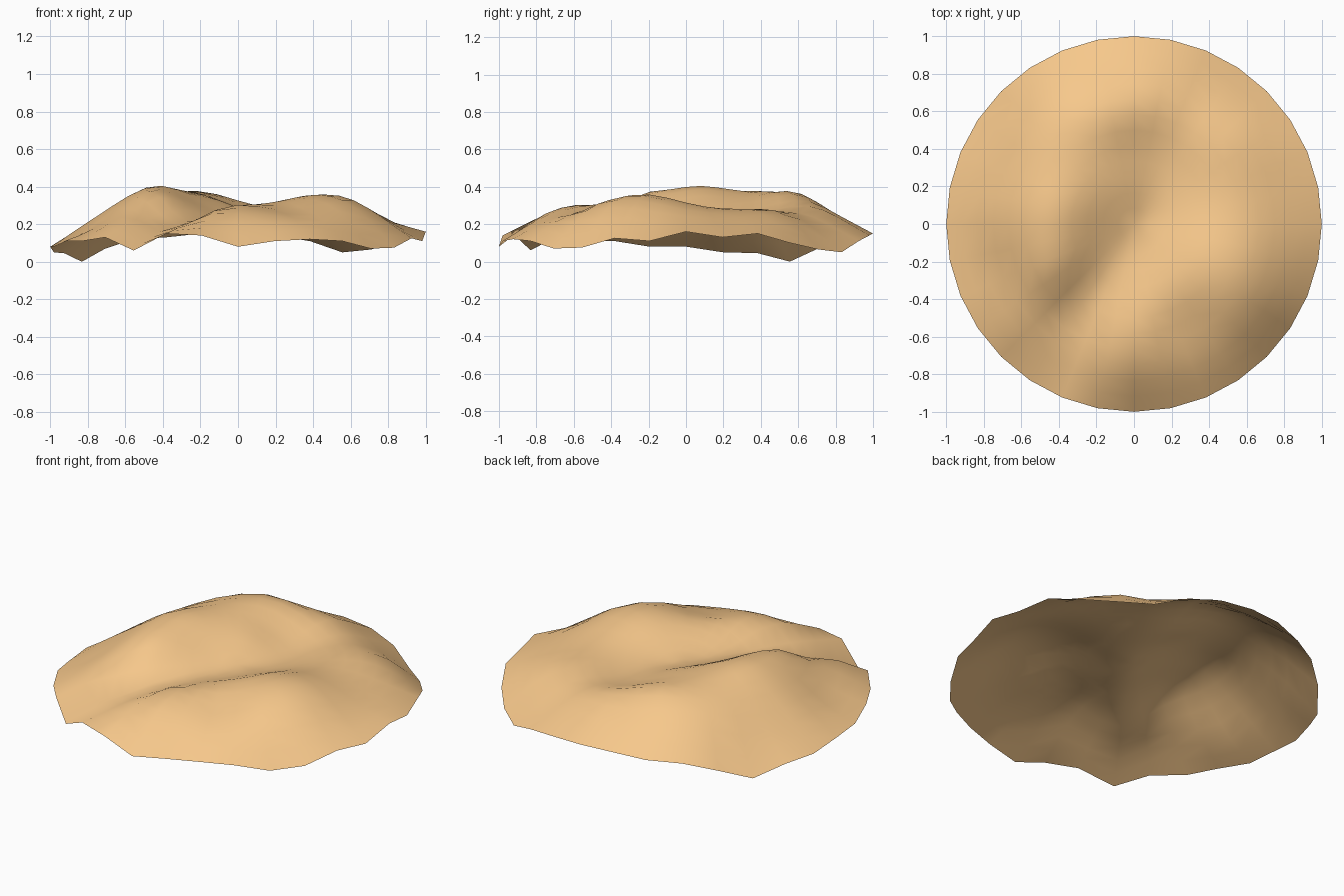
import bpy, bmesh, math

if "Cube" in bpy.data.objects:
    bpy.data.objects.remove(bpy.data.objects["Cube"])

SIDES, RINGS = 32, 12

# rim heights, counter-clockwise from +x
RIM = [.16, .13, .15, .10, .065, .05, .11, .14, .15, .15, .13, .12, .07, .0, .045, .05,
       .08, .08, .11, .11, .13, .06, .15, .14, .08, .11, .12, .11, .07, .075, .125, .11]

# plateau and its slopes: x, y, height
PLATEAU = [
    (-.45, .08, .405), (-.3, .47, .375), (-.17, .6, .37), (-.42, .3, .375), (-.43, -.25, .36),
    (-.57, -.6, .20), (-.6, .5, .26), (-.65, .2, .29), (-.82, .02, .20), (-.8, .35, .14),
    (-.72, -.35, .20), (-.8, -.18, .165), (-.4, .75, .26), (-.1, .8, .25), (.1, .7, .30),
    (-.2, .2, .355), (-.22, -.02, .32), (-.06, .2, .31), (-.32, -.25, .31), (-.57, -.1, .345),
]
# ridge on the front right
RIDGE = [
    (.43, .48, .275), (.38, .3, .275), (.55, .25, .275), (.35, -.13, .34), (.6, -.2, .335),
    (.5, 0, .315), (.17, -.3, .315), (.08, -.42, .305), (-.06, -.53, .295), (-.18, -.72, .25),
    (.12, -.77, .24), (.27, -.55, .265), (.52, -.48, .30), (.5, -.7, .20), (.75, -.45, .20),
    (.82, -.1, .21), (.75, .2, .22), (.62, .58, .20),
]
# valley running between them
VALLEY = [
    (-.47, -.7, .125), (-.33, -.53, .18), (-.19, -.36, .22), (-.02, -.16, .235),
    (.12, .03, .24), (.18, .24, .24), (.15, .42, .255), (.3, .6, .25), (.4, .74, .17),
    (-.04, .42, .31),
]


def spot(i, r=1.0):
    a = 2 * math.pi * i / SIDES
    return r * math.cos(a), r * math.sin(a)


def kernel(ax, ay, bx, by):
    d = math.hypot(ax - bx, ay - by)
    return d * d * math.log(d) if d > 1e-9 else 0.0


def solve(m):
    """Gauss-Jordan elimination of an augmented matrix."""
    n = len(m)
    for c in range(n):
        p = max(range(c, n), key=lambda r: abs(m[r][c]))
        m[c], m[p] = m[p], m[c]
        m[c] = [v / m[c][c] for v in m[c]]
        for r in range(n):
            f = m[r][c]
            if r != c and f:
                m[r] = [v - f * w for v, w in zip(m[r], m[c])]
    return [row[-1] for row in m]


# thin-plate surface through all control heights
pts = PLATEAU + RIDGE + VALLEY + [(*spot(i), z) for i, z in enumerate(RIM)]
rows = [[kernel(x, y, u, v) for u, v, _ in pts] + [1, x, y, z] for x, y, z in pts]
for k in range(3):
    rows.append([(1, p[0], p[1])[k] for p in pts] + [0, 0, 0, 0])
weights = solve(rows)


def height(x, y):
    basis = [kernel(x, y, u, v) for u, v, _ in pts] + [1, x, y]
    return sum(w * b for w, b in zip(weights, basis))


# terrain disc: concentric rings around a centre point
bm = bmesh.new()
centre = bm.verts.new((0, 0, height(0, 0)))
rings = []
for k in range(1, RINGS + 1):
    ring = []
    for i in range(SIDES):
        x, y = spot(i, k / RINGS)
        ring.append(bm.verts.new((x, y, max(0, height(x, y)))))
    rings.append(ring)
for i in range(SIDES):
    j = (i + 1) % SIDES
    bm.faces.new((centre, rings[0][i], rings[0][j]))
    for a, b in zip(rings, rings[1:]):
        bm.faces.new((a[i], b[i], b[j], a[j]))
for f in bm.faces:
    f.smooth = True
mesh = bpy.data.meshes.new("sand_mound")
bm.to_mesh(mesh)
bm.free()
mound = bpy.data.objects.new("sand_mound", mesh)
bpy.context.collection.objects.link(mound)

# sand colour
sand = bpy.data.materials.new("sand")
sand.diffuse_color = (0.93, 0.58, 0.26, 1)
sand.use_nodes = True
sand.node_tree.nodes["Principled BSDF"].inputs["Base Color"].default_value = sand.diffuse_color
mesh.materials.append(sand)
